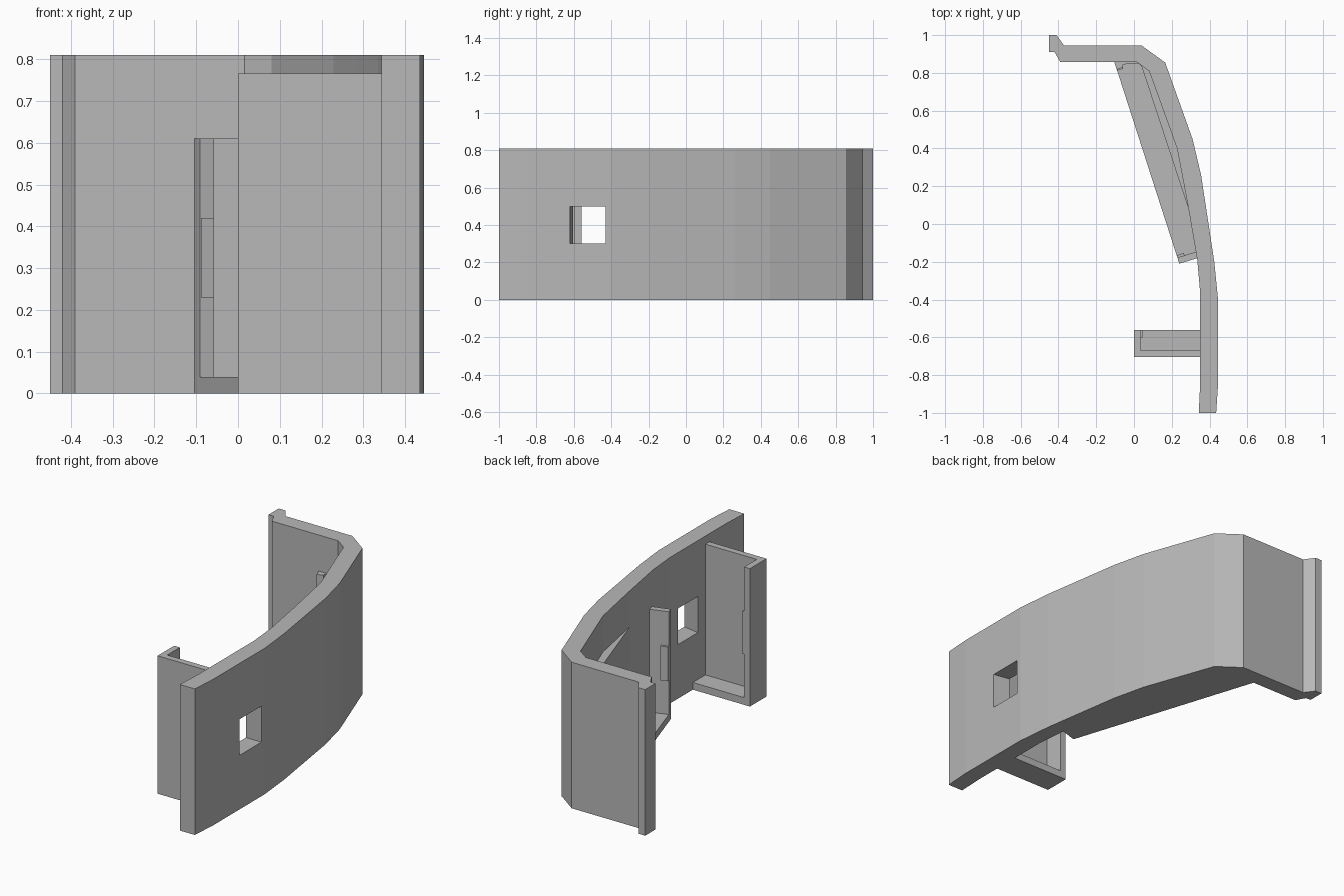
import bpy
import bmesh

cube = bpy.data.objects.get("Cube")
if cube:
    bpy.data.objects.remove(cube, do_unlink=True)

grey = bpy.data.materials.new("plain grey")
grey.use_nodes = True
colour = (0.48, 0.48, 0.48, 1)
grey.diffuse_color = colour
grey.node_tree.nodes["Principled BSDF"].inputs["Base Color"].default_value = colour


def prism(name, outline, bottom, top):
    """Extrude a plan outline between two heights."""
    bm = bmesh.new()
    base = bm.faces.new([bm.verts.new((x, y, bottom)) for x, y in outline])
    grown = bmesh.ops.extrude_face_region(bm, geom=[base])["geom"]
    moved = [v for v in grown if isinstance(v, bmesh.types.BMVert)]
    bmesh.ops.translate(bm, verts=moved, vec=(0, 0, top - bottom))
    bmesh.ops.recalc_face_normals(bm, faces=bm.faces)
    mesh = bpy.data.meshes.new(name)
    bm.to_mesh(mesh)
    bm.free()
    mesh.materials.append(grey)
    obj = bpy.data.objects.new(name, mesh)
    bpy.context.collection.objects.link(obj)
    return obj


def rect(x0, x1, y0, y1):
    return [(x0, y0), (x1, y0), (x1, y1), (x0, y1)]


HEIGHT = 0.81
FLOOR = 0.04
POCKET = 0.61
BRACKET = 0.765

# Curved outer shell with its hooked rear end
outer = [(-0.45, 1), (-0.41, 1), (-0.37, 0.945), (0.04, 0.945), (0.165, 0.855),
         (0.31, 0.45), (0.355, 0.26), (0.425, -0.2), (0.445, -0.4),
         (0.445, -0.85), (0.435, -1)]
inner = [(0.343, -1), (0.35, -0.85), (0.35, -0.36), (0.335, -0.19), (0.285, 0.1),
         (0.228, 0.4), (0.08, 0.81), (0.015, 0.857), (-0.39, 0.857),
         (-0.42, 0.91), (-0.45, 0.91)]
shell = prism("curved_wall", outer + inner, 0, HEIGHT)

# Window through the shell, with one slanted side
cutter = prism("window_cutter",
               [(0.5, -0.63), (0.5, -0.43), (0.3, -0.43), (0.3, -0.595)], 0.3, 0.5)
cutter.hide_render = True
cut = shell.modifiers.new("window", "BOOLEAN")
cut.operation = "DIFFERENCE"
cut.solver = "EXACT"
cut.object = cutter
bpy.context.view_layer.objects.active = shell
bpy.ops.object.modifier_apply(modifier=cut.name)
bpy.data.objects.remove(cutter, do_unlink=True)

# Front bracket: floor, long side, end wall and small retaining tab
prism("bracket_floor", rect(0, 0.37, -0.705, -0.56), 0, FLOOR)
prism("bracket_side", rect(0, 0.37, -0.705, -0.67), 0, BRACKET)
prism("bracket_end", rect(0, 0.035, -0.705, -0.56), 0, BRACKET)
prism("bracket_tab", rect(0.03, 0.045, -0.6, -0.56), 0.28, 0.52)

# Slanted pocket against the inside of the shell
prism("pocket_floor",
      [(-0.105, 0.86), (-0.09, 0.815), (0.24, -0.21), (0.345, -0.178), (0.3, 0.1),
       (0.25, 0.4), (0.1, 0.82), (0.02, 0.87)], 0, FLOOR)
prism("pocket_backing",
      [(0.01, 0.865), (0.04, 0.835), (0.285, 0.09), (0.3, 0.1), (0.25, 0.4),
       (0.1, 0.82), (0.02, 0.87)], 0, POCKET)
prism("pocket_rear_wall",
      [(-0.105, 0.86), (-0.091, 0.818), (-0.057, 0.83), (-0.057, 0.845),
       (0.03, 0.85), (0.03, 0.87), (-0.1, 0.865)], 0, POCKET)
prism("pocket_front_wall",
      [(0.24, -0.21), (0.345, -0.178), (0.34, -0.143), (0.23, -0.178)], 0, POCKET)

# Retaining tabs on both pocket walls
prism("pocket_rear_tab",
      [(-0.088, 0.812), (-0.057, 0.822), (-0.057, 0.84), (-0.088, 0.83)], 0.23, 0.42)
prism("pocket_front_tab",
      [(0.23, -0.18), (0.268, -0.168), (0.263, -0.153), (0.227, -0.166)], 0.23, 0.42)
